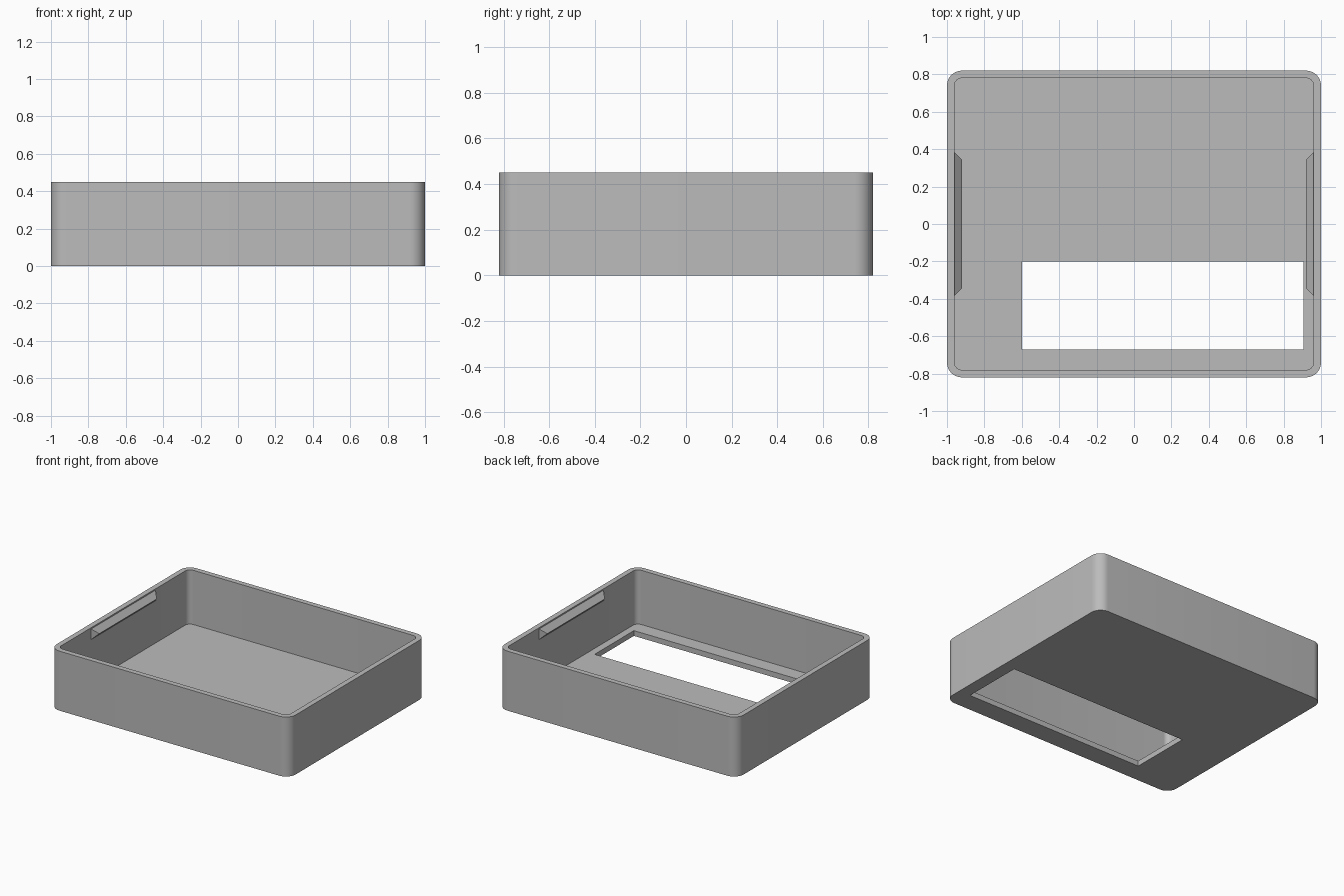
import bpy
import bmesh
from mathutils import Vector

cube = bpy.data.objects.get("Cube")
if cube:
    bpy.data.objects.remove(cube, do_unlink=True)

WIDTH, DEPTH, HEIGHT = 2.0, 1.64, 0.45
WALL, RADIUS = 0.04, 0.08

grey = bpy.data.materials.new("plain grey")
grey.use_nodes = True
colour = (0.5, 0.5, 0.5, 1)
grey.diffuse_color = colour
grey.node_tree.nodes["Principled BSDF"].inputs["Base Color"].default_value = colour


def add_object(name, bm):
    bmesh.ops.recalc_face_normals(bm, faces=bm.faces)
    mesh = bpy.data.meshes.new(name)
    bm.to_mesh(mesh)
    bm.free()
    mesh.materials.append(grey)
    obj = bpy.data.objects.new(name, mesh)
    bpy.context.collection.objects.link(obj)
    return obj


def box(name, low, high, radius=0):
    """Box between two corners, with optional rounded upright edges."""
    low, high = Vector(low), Vector(high)
    bm = bmesh.new()
    bmesh.ops.create_cube(bm, size=1)
    bmesh.ops.scale(bm, vec=high - low, verts=bm.verts)
    bmesh.ops.translate(bm, vec=(low + high) / 2, verts=bm.verts)
    if radius:
        upright = [e for e in bm.edges
                   if abs(e.verts[0].co.z - e.verts[1].co.z) > 0.01]
        bmesh.ops.bevel(bm, geom=upright, offset=radius, segments=10,
                        profile=0.5, affect='EDGES')
    return add_object(name, bm)


def cut(target, cutter):
    cutter.hide_render = True
    mod = target.modifiers.new("cut", 'BOOLEAN')
    mod.operation, mod.solver, mod.object = 'DIFFERENCE', 'EXACT', cutter
    bpy.context.view_layer.objects.active = target
    bpy.ops.object.modifier_apply(modifier=mod.name)
    bpy.data.objects.remove(cutter, do_unlink=True)


# Open tray with rounded corners and a hollow inside
x, y = WIDTH / 2, DEPTH / 2
tray = box("tray", (-x, -y, 0), (x, y, HEIGHT), RADIUS)
cut(tray, box("hollow", (WALL - x, WALL - y, WALL),
              (x - WALL, y - WALL, HEIGHT + 0.2), RADIUS - WALL))

# Rectangular window through the floor
cut(tray, box("window", (-0.6, -0.67, -0.1), (0.905, -0.2, 0.1)))

bpy.ops.object.select_all(action='DESELECT')
tray.select_set(True)
bpy.context.view_layer.objects.active = tray
bpy.ops.object.shade_smooth_by_angle(angle=0.5)


# Snap ridges: triangular section, mitred ends, one on each side wall
def snap_ridge(name, side):
    wall_x, tip_x = side * (x - WALL), side * (x - 2 * WALL)
    bm = bmesh.new()
    ends = []
    for s in (-1, 1):
        ends.append([bm.verts.new(p) for p in (
            (wall_x, s * 0.385, 0.44),
            (tip_x, s * 0.343, 0.40),
            (wall_x, s * 0.385, 0.36))])
        bm.faces.new(ends[-1])
    for i in range(3):
        j = (i + 1) % 3
        bm.faces.new((ends[0][i], ends[0][j], ends[1][j], ends[1][i]))
    add_object(name, bm)


snap_ridge("left_snap_ridge", 1)
snap_ridge("right_snap_ridge", -1)
